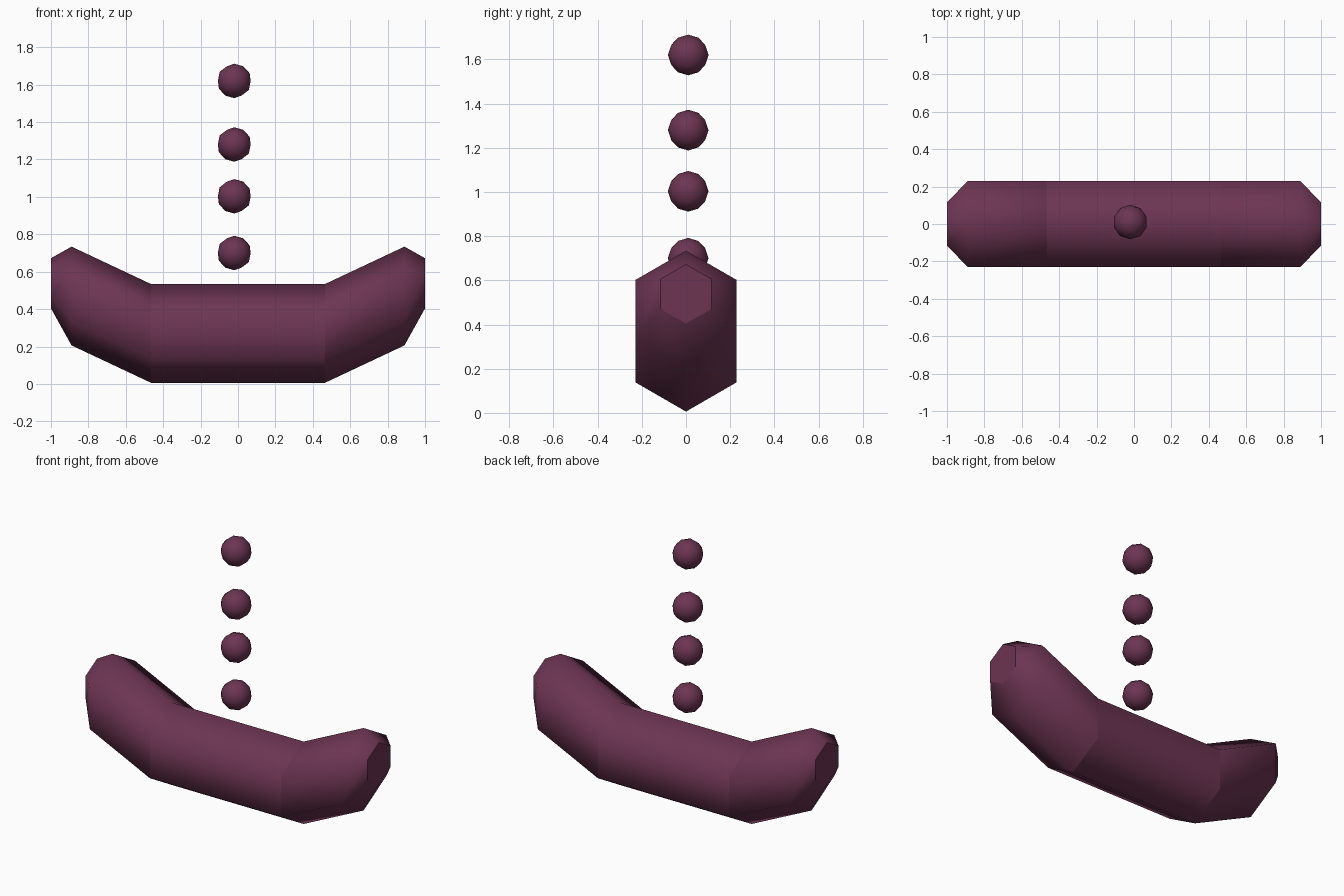
import bpy, bmesh
from math import pi, sin, cos

if "Cube" in bpy.data.objects:
    bpy.data.objects.remove(bpy.data.objects["Cube"])

mat = bpy.data.materials.new("plum")
mat.diffuse_color = (0.15, 0.035, 0.085, 1)
mat.use_nodes = True
mat.node_tree.nodes["Principled BSDF"].inputs["Base Color"].default_value = mat.diffuse_color

# Curved body: vertical hexagon rings (x, centre z, radius), mirrored about x = 0
half = [(0.465, 0.27, 0.264), (0.89, 0.47, 0.264), (1.0, 0.538, 0.134)]
rings = [(-x, z, r) for x, z, r in reversed(half)] + half

bm = bmesh.new()
loops = []
for x, z, r in rings:
    loops.append([bm.verts.new((x, r * sin(i * pi / 3), z + r * cos(i * pi / 3)))
                  for i in range(6)])
for a, b in zip(loops, loops[1:]):
    for i in range(6):
        j = (i + 1) % 6
        bm.faces.new((a[i], a[j], b[j], b[i]))
caps = [bm.faces.new(loops[0]), bm.faces.new(loops[-1])]
bmesh.ops.recalc_face_normals(bm, faces=bm.faces)
for f in bm.faces:
    f.smooth = f not in caps

# Crisp seams at the bends and around the end caps
for k in (0, 2, 3, 5):
    loop = loops[k]
    for i in range(6):
        bm.edges.get((loop[i], loop[(i + 1) % 6])).smooth = False
mesh = bpy.data.meshes.new("curved_body")
bm.to_mesh(mesh)
bm.free()
body = bpy.data.objects.new("curved_body", mesh)
bpy.context.collection.objects.link(body)
mesh.materials.append(mat)

# Column of floating beads
for n, z in enumerate((0.70, 1.003, 1.28, 1.62)):
    bpy.ops.mesh.primitive_ico_sphere_add(subdivisions=2, radius=0.092,
                                          location=(-0.02, 0.01, z))
    bead = bpy.context.object
    bead.name = f"bead_{n + 1}"
    bead.data.materials.append(mat)
    bpy.ops.object.shade_smooth()
